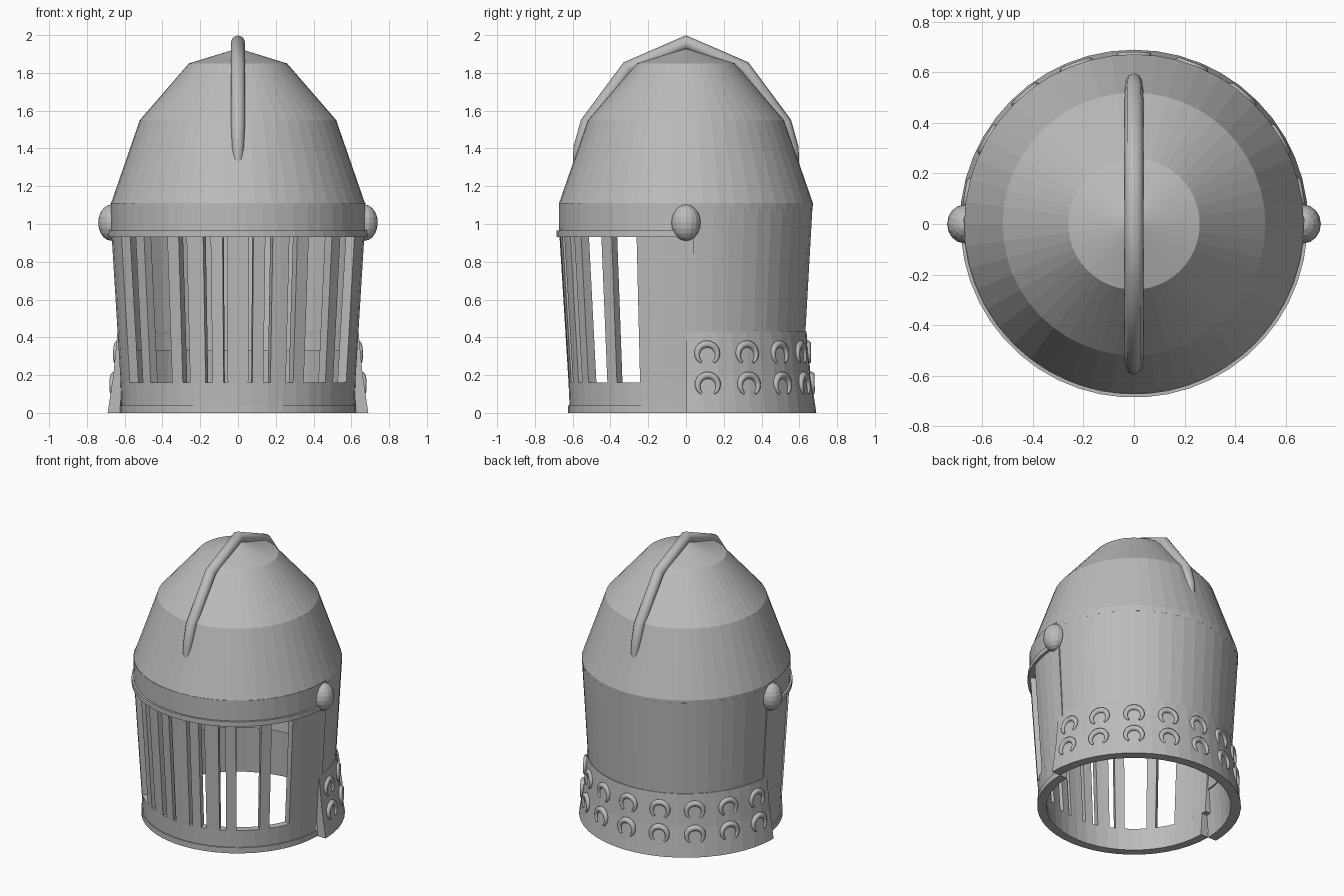
import bpy, bmesh
from math import sin, cos, radians, pi, ceil
from mathutils import Vector

cube = bpy.data.objects.get("Cube")
if cube:
    bpy.data.objects.remove(cube, do_unlink=True)

steel = bpy.data.materials.new("steel_grey")
steel.use_nodes = True
GREY = (0.5, 0.5, 0.5, 1)
steel.diffuse_color = GREY
steel.node_tree.nodes["Principled BSDF"].inputs["Base Color"].default_value = GREY


def around(r, z, deg):
    """Point on the helmet; 0 degrees is the front, 90 is +x."""
    a = radians(deg)
    return Vector((r * sin(a), -r * cos(a), z))


def add_object(name, data):
    ob = bpy.data.objects.new(name, data)
    bpy.context.collection.objects.link(ob)
    data.materials.append(steel)
    return ob


def sweep(name, section, spans, step=7.5):
    """Turn a closed (radius, height) section through each span of degrees."""
    bm = bmesh.new()
    n = len(section)
    for start, end in spans:
        count = max(1, ceil((end - start) / step))
        full = end - start >= 360
        rings = [[bm.verts.new(around(r, z, start + (end - start) * i / count))
                  for r, z in section] for i in range(count + 1)]
        for a, b in zip(rings, rings[1:]):
            for j in range(n):
                k = (j + 1) % n
                bm.faces.new((a[j], b[j], b[k], a[k]))
        if not full:
            bm.faces.new(rings[0])
            bm.faces.new(rings[-1][::-1])
    bmesh.ops.remove_doubles(bm, verts=bm.verts, dist=0.0001)
    bmesh.ops.dissolve_degenerate(bm, edges=bm.edges, dist=0.0001)
    bmesh.ops.recalc_face_normals(bm, faces=bm.faces)
    me = bpy.data.meshes.new(name)
    bm.to_mesh(me)
    bm.free()
    return add_object(name, me)


def wall(outer, thick):
    """Closed section from an outer line and a thickness."""
    return outer + [(r - thick, z) for r, z in reversed(outer)]


def tubes(name, paths, depth):
    """Round bars along paths of (point, radius factor), turned into a mesh."""
    cu = bpy.data.curves.new(name, 'CURVE')
    cu.dimensions = '3D'
    cu.bevel_depth = depth
    cu.bevel_resolution = 2
    cu.use_fill_caps = True
    for path in paths:
        sp = cu.splines.new('POLY')
        sp.points.add(len(path) - 1)
        for p, (co, rad) in zip(sp.points, path):
            p.co = (*co, 1)
            p.radius = rad
    ob = add_object(name, cu)
    bpy.ops.object.select_all(action='DESELECT')
    ob.select_set(True)
    bpy.context.view_layer.objects.active = ob
    bpy.ops.object.convert(target='MESH')
    bpy.context.object.name = name


# Skull: stepped dome and the brow band under it
sweep("dome", [(0, 1.93), (0.26, 1.85), (0.52, 1.55), (0.672, 1.11), (0.67, 1.07),
               (0.63, 1.07), (0.63, 1.11), (0.48, 1.53), (0.23, 1.81), (0, 1.88)],
      [(0, 360)])
sweep("brow_band", wall([(0.675, 1.11), (0.673, 0.93)], 0.045), [(-92, 92)])
sweep("brow_rim", wall([(0.687, 0.965), (0.687, 0.93)], 0.05), [(-93, 93)])
sweep("back_wall", wall([(0.671, 1.09), (0.628, 0.33)], 0.035), [(73, 287)])

# Visor: lower panel, side cheeks and upright bars, all on one cone
GRILLE = wall([(0.67, 0.94), (0.622, 0.16)], 0.05)
sweep("visor_lower_panel", wall([(0.622, 0.162), (0.615, 0)], 0.05), [(-90, 90)])
sweep("visor_bottom_rim", wall([(0.624, 0.04), (0.624, 0)], 0.06), [(-90, 90)])
right_bars = [(7, 12.5), (16, 24), (28, 34), (48, 54)]
left_bars = [(-b, -a) for a, b in right_bars]
sweep("visor_bars", GRILLE, [(-5, 5)] + right_bars + left_bars)
sweep("visor_cheeks", GRILLE, [(67, 93.5), (-93.5, -67)])

# Flared neck guard round the back
GUARD = [(0.638, 0.43), (0.66, 0.2), (0.69, 0)]
sweep("neck_guard", GUARD + [(0.625, 0), (0.597, 0.43)], [(90, 270)])

# Two rows of crescents, open downward, on the neck guard
crescents = []
for z, r in ((0.31, 0.65), (0.145, 0.67)):
    for i in range(9):
        deg = 100 + 20 * i
        centre = around(r, z, deg)
        out = around(1, 0, deg)
        side = Vector((-out.y, out.x, 0))
        up = (Vector((0, 0, 1)) - out * 0.13).normalized()
        path = []
        for k in range(17):
            t = -1 + k / 8
            a = pi / 2 + t * radians(142)
            point = centre + side * 0.055 * cos(a) + up * 0.055 * sin(a)
            # Follow the curve of the guard
            point -= out * (0.055 * cos(a)) ** 2 / (2 * r)
            path.append((point, 1.1 - 0.75 * t * t))
        crescents.append(path)
tubes("neck_guard_crescents", crescents, 0.018)

# Crest over the top from front to back
half = [(0.575, 1.32, 0.6), (0.565, 1.4, 0.85), (0.522, 1.535, 1), (0.307, 1.826, 1)]
crest = ([((0, -y, z), r) for y, z, r in half] + [((0, 0, 1.961), 1)]
         + [((0, y, z), r) for y, z, r in reversed(half)])
tubes("crest", [crest], 0.038)

# Pivot knobs at the temples
for name, s in (("left_knob", 1), ("right_knob", -1)):
    bm = bmesh.new()
    bmesh.ops.create_uvsphere(bm, u_segments=16, v_segments=10, radius=1)
    for v in bm.verts:
        v.co = (v.co.x * 0.07 + s * 0.67, v.co.y * 0.077, v.co.z * 0.096 + 1.007)
    me = bpy.data.meshes.new(name)
    bm.to_mesh(me)
    bm.free()
    add_object(name, me)
